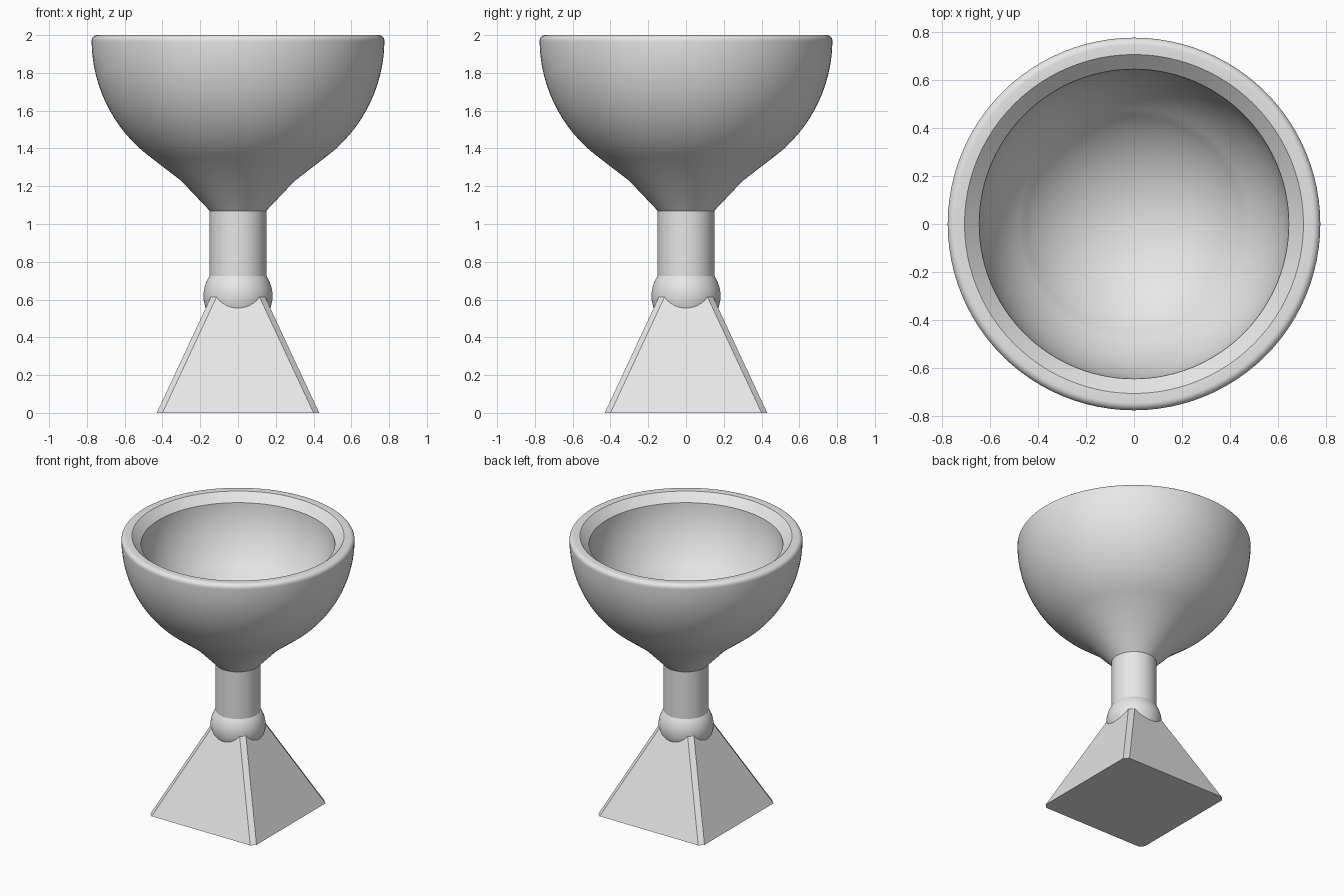
import bpy, bmesh, math

cube = bpy.data.objects.get("Cube")
if cube:
    bpy.data.objects.remove(cube, do_unlink=True)

GREY = (0.8, 0.8, 0.8, 1.0)
grey = bpy.data.materials.new("plain_grey")
grey.use_nodes = True
grey.diffuse_color = GREY
grey.node_tree.nodes["Principled BSDF"].inputs["Base Color"].default_value = GREY


def add_object(name, bm, smooth=True):
    bmesh.ops.recalc_face_normals(bm, faces=bm.faces)
    mesh = bpy.data.meshes.new(name)
    bm.to_mesh(mesh)
    bm.free()
    mesh.materials.append(grey)
    obj = bpy.data.objects.new(name, mesh)
    bpy.context.collection.objects.link(obj)
    if smooth:
        bpy.ops.object.select_all(action="DESELECT")
        obj.select_set(True)
        bpy.context.view_layer.objects.active = obj
        bpy.ops.object.shade_smooth_by_angle(angle=math.radians(30))
    return obj


def lathe(name, profile, steps=96):
    """Spin a profile of (radius, height) points about the z axis."""
    bm = bmesh.new()
    verts = [bm.verts.new((r, 0, z)) for r, z in profile]
    edges = [bm.edges.new(pair) for pair in zip(verts, verts[1:])]
    bmesh.ops.spin(bm, geom=verts + edges, cent=(0, 0, 0), axis=(0, 0, 1),
                   angle=math.tau, steps=steps, use_merge=True)
    bmesh.ops.remove_doubles(bm, verts=bm.verts, dist=1e-5)
    return add_object(name, bm)


def arc(radius, cx, cz, start, end, count):
    """Arc points; angles in degrees, zero points outward and 90 points up."""
    angles = [math.radians(start + (end - start) * i / count) for i in range(count + 1)]
    return [(cx + radius * math.cos(a), cz + radius * math.sin(a)) for a in angles]


# Bowl: funnel, round outer wall, soft rim, bevelled lip, round inside and deeper well
BOWL_Z = 1.975
funnel = [(0, 1.07), (0.15, 1.07), (0.3, 1.228)]
outer_wall = arc(0.775, 0, BOWL_Z, -53.5, -1, 24)
rim = arc(0.03, 0.745, 1.97, 0, 90, 6)
lip = [(0.705, 1.998)]
inner_wall = arc(0.645, 0, BOWL_Z, -3, -44, 20)
well_r, well_slope = 0.465, 52
well_radius = well_r / math.sin(math.radians(well_slope))
well_z = inner_wall[-1][1] + well_radius * math.cos(math.radians(well_slope))
well = arc(well_radius, 0, well_z, well_slope - 90, -90, 18)[1:-1]
lathe("bowl", funnel + outer_wall + rim + lip + inner_wall + well
      + [(0, well_z - well_radius)])

# Stem
lathe("stem", [(0, 0.7), (0.15, 0.7), (0.15, 1.07), (0, 1.07)])

# Knob: ball with a flat top under the stem
lathe("knob", [(0, 0.437)] + arc(0.183, 0, 0.62, -88, 35, 28) + [(0, 0.725)])

# Foot: square pyramid with narrow flattened corners
bm = bmesh.new()
CUT = 0.03
rings = []
for half, z in ((0.43, 0), (0.122, 0.66)):
    ring = []
    for turn in range(4):
        c, s = round(math.cos(turn * math.pi / 2)), round(math.sin(turn * math.pi / 2))
        for x, y in ((half, half - CUT), (half - CUT, half)):
            ring.append(bm.verts.new((c * x - s * y, s * x + c * y, z)))
    bm.faces.new(ring)
    rings.append(ring)
low, high = rings
for i in range(len(low)):
    j = (i + 1) % len(low)
    bm.faces.new((low[i], low[j], high[j], high[i]))
add_object("foot", bm, smooth=False)
